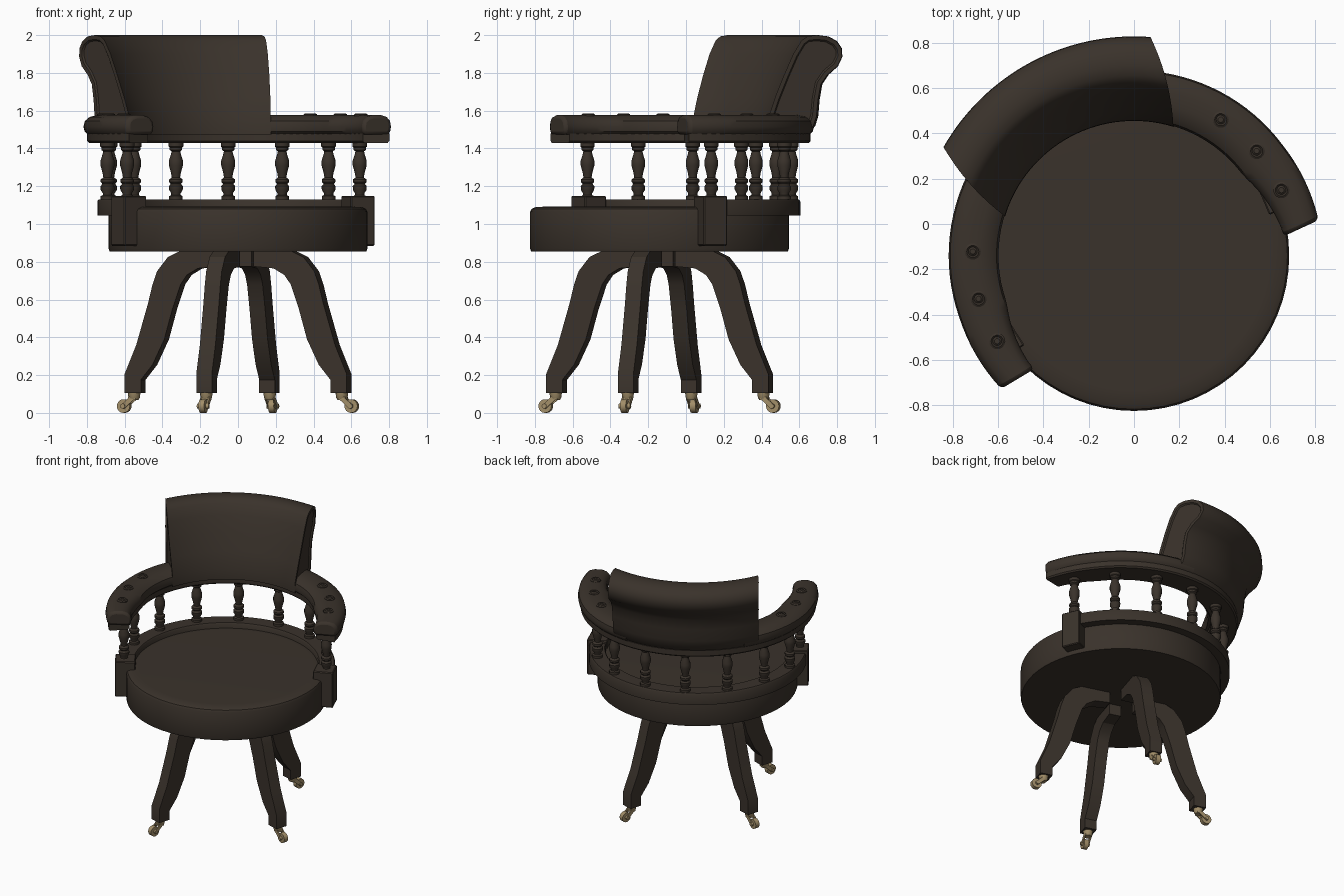
import bpy, bmesh, math
from mathutils import Vector, Matrix

if "Cube" in bpy.data.objects:
    bpy.data.objects.remove(bpy.data.objects["Cube"])

CX, CY = 0.0, -0.14          # swivel axis
AXIS = 118.0                 # direction the chair back points, degrees


def material(name, rgb):
    m = bpy.data.materials.new(name)
    m.diffuse_color = (*rgb, 1)
    m.use_nodes = True
    m.node_tree.nodes["Principled BSDF"].inputs["Base Color"].default_value = m.diffuse_color
    return m


WOOD = material("dark brown", (0.042, 0.032, 0.024))
BRASS = material("aged brass", (0.36, 0.27, 0.14))


def polar(r, deg, z):
    a = math.radians(AXIS + deg)
    return Vector((CX + r * math.cos(a), CY + r * math.sin(a), z))


def finish(bm, name, mat, angle=35):
    bmesh.ops.recalc_face_normals(bm, faces=bm.faces)
    me = bpy.data.meshes.new(name)
    bm.to_mesh(me)
    bm.free()
    ob = bpy.data.objects.new(name, me)
    bpy.context.collection.objects.link(ob)
    me.materials.append(mat)
    bpy.ops.object.select_all(action='DESELECT')
    ob.select_set(True)
    bpy.context.view_layer.objects.active = ob
    bpy.ops.object.shade_smooth_by_angle(angle=math.radians(angle))
    return ob


def sweep(name, profile, span, n, warp=lambda r, a: r, panel=0):
    """Sweep a closed (radius, height) profile round the swivel axis.
    span(r) gives start and end angles, so the ends can be slanted."""
    bm = bmesh.new()
    rings = []
    for i in range(n + 1):
        ring = []
        for r, z in profile:
            a0, a1 = span(r)
            a = a0 + (a1 - a0) * i / n
            ring.append(bm.verts.new(polar(warp(r, a), a, z)))
        rings.append(ring)
    k = len(profile)
    for p, q in zip(rings, rings[1:]):
        for j in range(k):
            bm.faces.new((p[j], p[(j + 1) % k], q[(j + 1) % k], q[j]))
    caps = [bm.faces.new(rings[0]), bm.faces.new(rings[-1])]
    bmesh.ops.recalc_face_normals(bm, faces=bm.faces)
    if panel:
        bmesh.ops.inset_individual(bm, faces=caps, thickness=panel, depth=0)
        bmesh.ops.inset_individual(bm, faces=caps, thickness=0.008, depth=-0.008)
    return finish(bm, name, WOOD)


def lathe(name, profile, centre, n, mat, angle=35):
    """Turn an open (radius, height) profile about a vertical line."""
    bm = bmesh.new()
    rings = [[bm.verts.new((centre.x + r * math.cos(2 * math.pi * i / n),
                            centre.y + r * math.sin(2 * math.pi * i / n), z))
              for i in range(n)] for r, z in profile]
    for p, q in zip(rings, rings[1:]):
        for i in range(n):
            bm.faces.new((p[i], p[(i + 1) % n], q[(i + 1) % n], q[i]))
    bm.faces.new(rings[0])
    bm.faces.new(rings[-1])
    return finish(bm, name, mat, angle)


def frame(deg, r, z):
    """Local x outward, y sideways, z up."""
    return Matrix.Translation(polar(r, deg, z)) @ Matrix.Rotation(math.radians(AXIS + deg), 4, 'Z')


def box(name, deg, r, z, size, mat, bevel=0.0):
    bm = bmesh.new()
    bmesh.ops.create_cube(bm, size=1, matrix=Matrix.Diagonal((*size, 1)))
    if bevel:
        bmesh.ops.bevel(bm, geom=bm.edges[:], offset=bevel, segments=1, affect='EDGES')
    bm.transform(frame(deg, r, z))
    return finish(bm, name, mat)


# Round seat
lathe("seat", [(0.68, 0.855), (0.685, 0.87), (0.685, 1.065), (0.677, 1.08),
               (0.655, 1.09), (0.6, 1.092)], Vector((CX, CY, 0)), 64, WOOD)

# Lower curved rail, and the blocks that carry its ends
sweep("lower_rail", [(0.63, 1.045), (0.745, 1.045), (0.745, 1.12), (0.738, 1.13),
                     (0.637, 1.13), (0.63, 1.12)], lambda r: (-97, 97), 48)
for s in (-1, 1):
    box("rail_block", 95 * s, 0.69, 1.017, (0.14, 0.135, 0.265), WOOD, 0.006)

# Turned spindles
SPINDLE = [(0.036, 1.125), (0.036, 1.147), (0.025, 1.153), (0.025, 1.163), (0.036, 1.18),
           (0.037, 1.2), (0.027, 1.212), (0.036, 1.222), (0.036, 1.236), (0.022, 1.246),
           (0.026, 1.27), (0.037, 1.31), (0.037, 1.335), (0.026, 1.37), (0.023, 1.385),
           (0.033, 1.392), (0.033, 1.405), (0.039, 1.41), (0.039, 1.44)]
for i in range(9):
    lathe("spindle", SPINDLE, polar(0.70, -95 + 23.75 * i, 0), 14, WOOD)


# Upper curved rail under the arms
def flare(r, a):
    t = max(0.0, min(1.0, (abs(a) - 82) / 27))
    return r + t * (0.055 * (0.82 - r) / 0.22 + 0.012)


sweep("upper_rail", [(0.625, 1.43), (0.79, 1.43), (0.8, 1.44), (0.8, 1.48), (0.615, 1.48),
                     (0.615, 1.44)], lambda r: (-107, 107), 54, flare)

# Padded arms with button studs
PAD = [(0.62, 1.473), (0.602, 1.49), (0.598, 1.515), (0.607, 1.545), (0.635, 1.567),
       (0.68, 1.577), (0.74, 1.577), (0.785, 1.567), (0.811, 1.545), (0.818, 1.515),
       (0.812, 1.49), (0.795, 1.473)]
for s in (-1, 1):
    arm = sweep("arm_pad", PAD,
                lambda r: (30 * s, s * (110.5 - 16 * (r - 0.6))), 24, flare)
    # pull in and round the front end of the pad
    bm = bmesh.new()
    bm.from_mesh(arm.data)
    end = [f for f in bm.faces if len(f.verts) == len(PAD)]
    mid = polar(0.72, 110 * s, 1.52)
    front = min(end, key=lambda f: (f.calc_center_median() - mid).length)
    bmesh.ops.bevel(bm, geom=list(front.edges), offset=0.018, segments=2,
                    profile=0.5, affect='EDGES')
    bm.to_mesh(arm.data)
    bm.free()
    for a in (60.5, 77.5, 94):
        lathe("arm_button", [(0.036, 1.57), (0.036, 1.58), (0.027, 1.586), (0.02, 1.579),
                             (0.012, 1.586)], polar(0.712, a * s, 0), 14, WOOD)

# Scrolled backrest
BACK = [(0.595, 1.475), (0.597, 1.55), (0.635, 1.67), (0.68, 1.79), (0.725, 1.9),
        (0.765, 1.97), (0.795, 1.993), (0.84, 2.0), (0.895, 1.993), (0.94, 1.968),
        (0.965, 1.93), (0.968, 1.885), (0.945, 1.835), (0.895, 1.79), (0.862, 1.74),
        (0.848, 1.66), (0.84, 1.57), (0.825, 1.52), (0.79, 1.475)]


def back_span(r):
    h = 45 - 34 * (r - 0.595)
    return -h, h


sweep("backrest", BACK, back_span, 32, panel=0.022)

# Curved legs: outline in (radius, height), given sideways thickness
LEG = [(0.10, 0.86), (0.30, 0.86), (0.375, 0.825), (0.435, 0.75), (0.46, 0.68), (0.485, 0.58),
       (0.55, 0.36), (0.615, 0.205), (0.615, 0.105), (0.525, 0.105), (0.525, 0.175),
       (0.46, 0.255), (0.395, 0.39), (0.35, 0.55), (0.305, 0.68), (0.27, 0.73),
       (0.21, 0.765), (0.10, 0.775)]
for d in (-135, -45, 45, 135):
    bm = bmesh.new()
    lo, hi = [[bm.verts.new((r, y, z)) for r, z in LEG] for y in (-0.043, 0.043)]
    bm.faces.new(lo)
    bm.faces.new(hi)
    for j in range(len(LEG)):
        k = (j + 1) % len(LEG)
        bm.faces.new((lo[j], lo[k], hi[k], hi[j]))
    bm.transform(frame(d, 0, 0))
    finish(bm, "leg", WOOD, 25)

    # Brass caster: socket, fork and wheel
    lathe("caster_socket", [(0.022, 0.068), (0.03, 0.08), (0.034, 0.108)],
          polar(0.575, d, 0), 14, BRASS)
    for y in (-0.022, 0.022):
        bm = bmesh.new()
        bmesh.ops.create_cube(bm, size=1, matrix=Matrix.Translation((0.603, y, 0.058))
                              @ Matrix.Rotation(math.radians(42), 4, 'Y')
                              @ Matrix.Diagonal((0.085, 0.008, 0.026, 1)))
        bm.transform(frame(d, 0, 0))
        finish(bm, "caster_fork", BRASS)
    box("caster_bridge", d, 0.58, 0.075, (0.04, 0.05, 0.016), BRASS)
    for name, rad, wide in (("caster_wheel", 0.036, 0.032), ("caster_axle", 0.013, 0.064)):
        bm = bmesh.new()
        bmesh.ops.create_cone(bm, cap_ends=True, segments=16, radius1=rad, radius2=rad,
                              depth=wide, matrix=Matrix.Translation((0.63, 0, 0.036))
                              @ Matrix.Rotation(math.radians(90), 4, 'X'))
        bm.transform(frame(d, 0, 0))
        finish(bm, name, BRASS)
